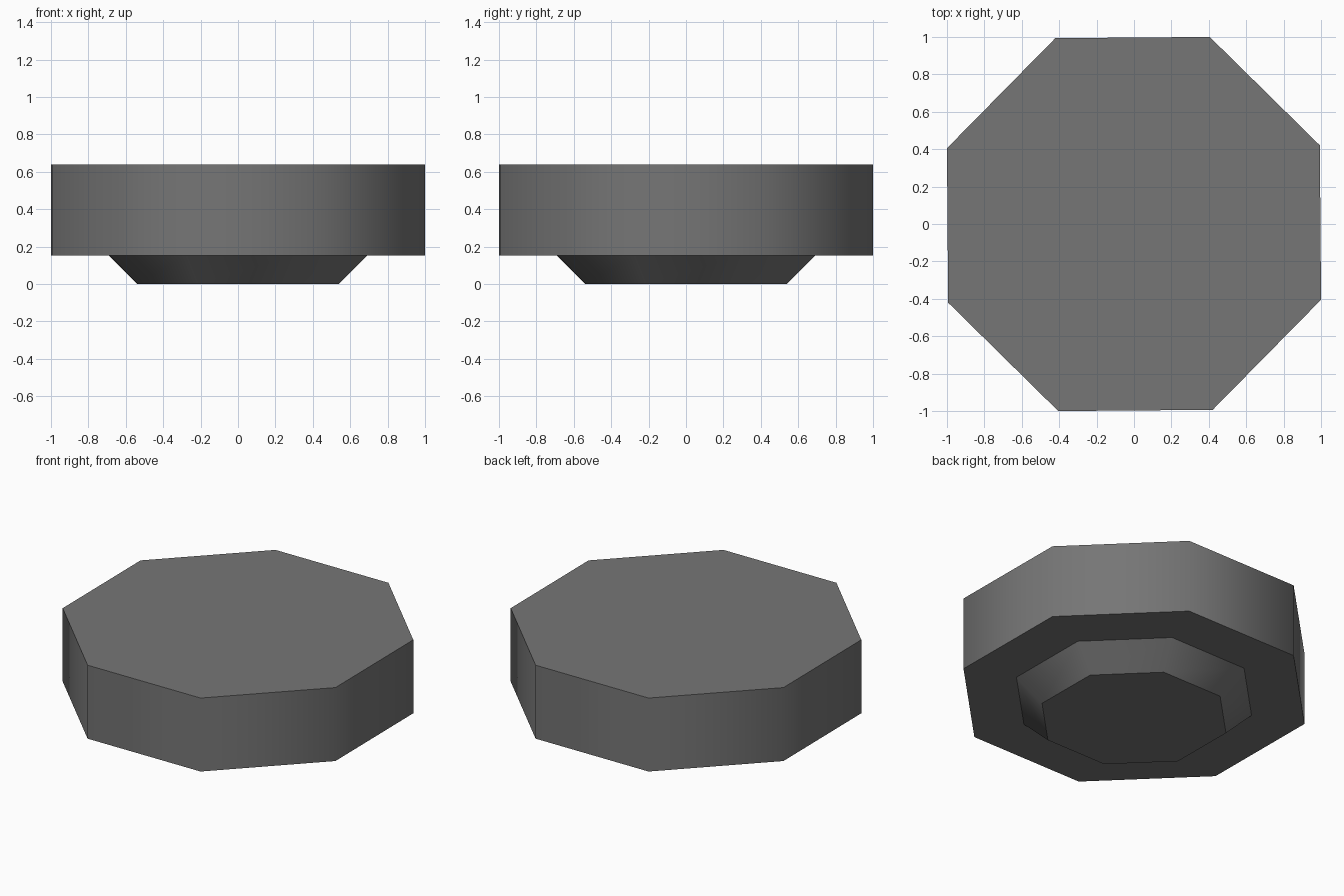
import bpy
import bmesh
import math

if "Cube" in bpy.data.objects:
    bpy.data.objects.remove(bpy.data.objects["Cube"])

SIDES = 8
TURN = math.radians(22.5 + 0.45)   # flats almost square to the axes

# outline as (corner radius, height), from the foot up
PROFILE = [(0.582, 0.0), (0.744, 0.152), (1.079, 0.152), (1.079, 0.64)]

grey = bpy.data.materials.new("dark_grey")
grey.diffuse_color = (0.18, 0.18, 0.18, 1.0)
grey.use_nodes = True
grey.node_tree.nodes["Principled BSDF"].inputs["Base Color"].default_value = grey.diffuse_color

# octagonal disc with a tapered foot
bm = bmesh.new()
rings = []
for r, z in PROFILE:
    rings.append([bm.verts.new((r * math.cos(TURN + math.tau * i / SIDES),
                                r * math.sin(TURN + math.tau * i / SIDES), z))
                  for i in range(SIDES)])
for low, high in zip(rings, rings[1:]):
    for i in range(SIDES):
        j = (i + 1) % SIDES
        bm.faces.new((low[i], low[j], high[j], high[i]))
bm.faces.new(rings[0][::-1])
bm.faces.new(rings[-1])
bmesh.ops.recalc_face_normals(bm, faces=bm.faces)

# walls blend smoothly around; every rim stays crisp
bm.normal_update()
for f in bm.faces:
    f.smooth = True
for e in bm.edges:
    same_height = abs(e.verts[0].co.z - e.verts[1].co.z) < 1e-5
    level_faces = all(abs(f.normal.z) > 0.99 for f in e.link_faces)
    e.smooth = level_faces or not same_height

mesh = bpy.data.meshes.new("octagonal_disc")
bm.to_mesh(mesh)
bm.free()
mesh.materials.append(grey)
disc = bpy.data.objects.new("octagonal_disc", mesh)
bpy.context.collection.objects.link(disc)
